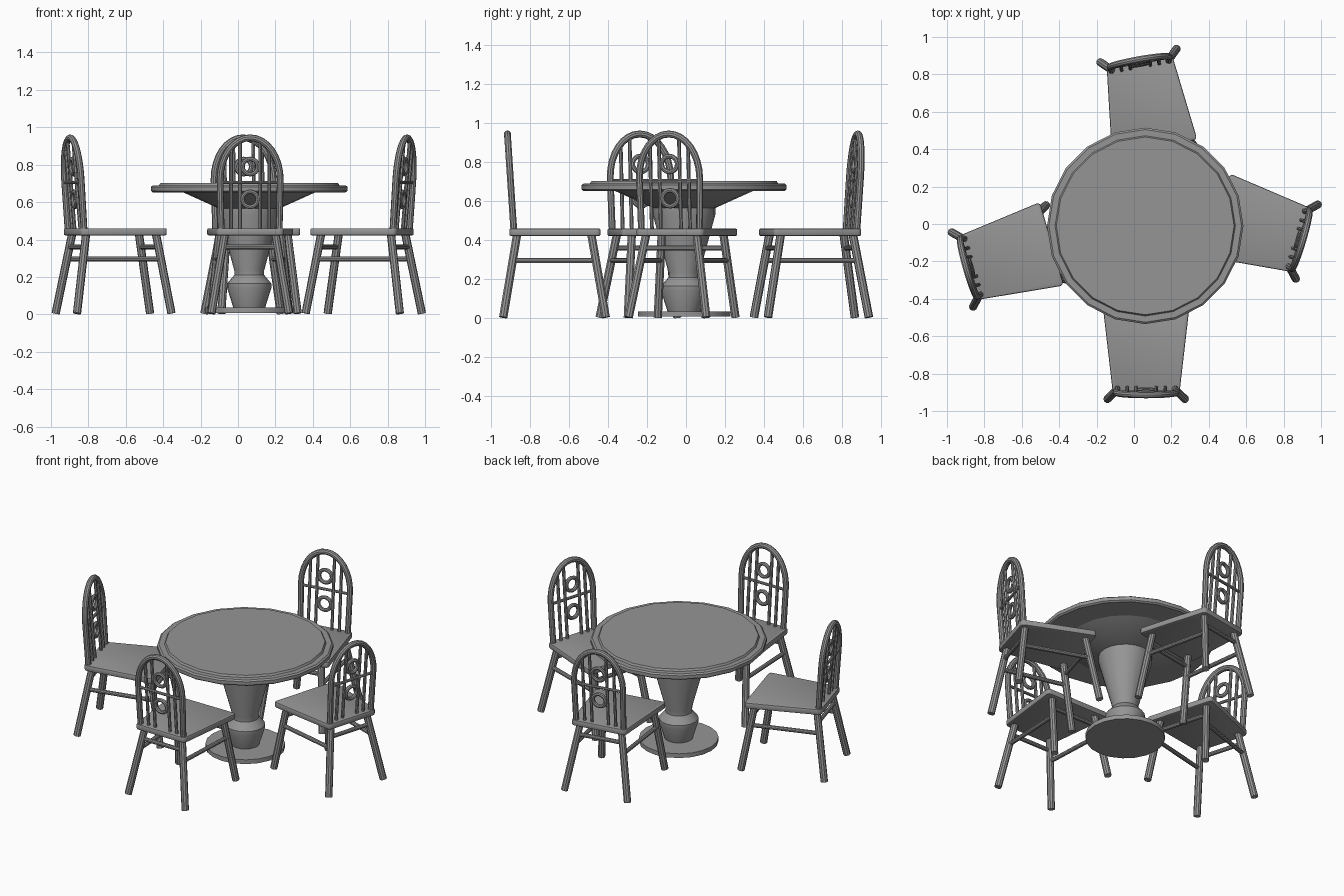
import bpy, bmesh, math
from math import sin, cos, pi, radians
from mathutils import Vector, Matrix

cube = bpy.data.objects.get("Cube")
if cube:
    bpy.data.objects.remove(cube)

grey = bpy.data.materials.new("plain grey")
grey.use_nodes = True
COLOUR = (0.3, 0.3, 0.3, 1)
grey.diffuse_color = COLOUR
grey.node_tree.nodes["Principled BSDF"].inputs["Base Color"].default_value = COLOUR


def finish(name, bm, place=Matrix()):
    """Turn a bmesh into a smooth-shaded grey object."""
    bmesh.ops.recalc_face_normals(bm, faces=bm.faces)
    mesh = bpy.data.meshes.new(name)
    bm.to_mesh(mesh)
    bm.free()
    mesh.materials.append(grey)
    obj = bpy.data.objects.new(name, mesh)
    obj.matrix_world = place
    bpy.context.collection.objects.link(obj)
    bpy.ops.object.select_all(action="DESELECT")
    obj.select_set(True)
    bpy.context.view_layer.objects.active = obj
    bpy.ops.object.shade_smooth_by_angle(angle=radians(32))
    return obj


def lathe(name, profile, place, sides=20):
    """Spin a (radius, height) profile around z and cap both ends."""
    bm = bmesh.new()
    rings = [[bm.verts.new((r * sin(2 * pi * i / sides), r * cos(2 * pi * i / sides), z))
              for i in range(sides)] for r, z in profile]
    for a, b in zip(rings, rings[1:]):
        for i in range(sides):
            j = (i + 1) % sides
            bm.faces.new((a[i], a[j], b[j], b[i]))
    bm.faces.new(rings[0])
    bm.faces.new(rings[-1])
    return finish(name, bm, place)


def tube(name, path, radius, place, sides=10, closed=False):
    """Sweep a round section along a path of points."""
    path = [Vector(p) for p in path]
    n = len(path)
    bm = bmesh.new()
    rings = []
    for k, p in enumerate(path):
        before = path[k - 1] if closed or k else p
        after = path[(k + 1) % n] if closed or k < n - 1 else p
        along = (after - before).normalized()
        u = along.cross(Vector((0, 1, 0)))
        if u.length < 0.1:
            u = along.cross(Vector((1, 0, 0)))
        u.normalize()
        v = along.cross(u)
        rings.append([bm.verts.new(p + radius * (u * cos(2 * pi * i / sides) + v * sin(2 * pi * i / sides)))
                      for i in range(sides)])
    for k in range(n if closed else n - 1):
        a, b = rings[k], rings[(k + 1) % n]
        for i in range(sides):
            j = (i + 1) % sides
            bm.faces.new((a[i], a[j], b[j], b[i]))
    if not closed:
        bm.faces.new(rings[0])
        bm.faces.new(rings[-1])
    return finish(name, bm, place)


def back_point(x, z, forward=0.0):
    """Point on the leaning plane of a chair back."""
    return (x, -0.212 - 0.066 * (z - 0.45) + forward, z)


def hoop_height(x):
    return 0.72 + 0.224 * math.sqrt(1 - (x / 0.161) ** 2)


def chair_seat(place):
    # tapered slab with rounded corners and softened rims
    bm = bmesh.new()
    corners = [(-0.178, -0.235), (0.178, -0.235), (0.232, 0.232), (-0.232, 0.232)]
    base = bm.faces.new([bm.verts.new((x, y, 0.422)) for x, y in corners])
    top = bmesh.ops.extrude_face_region(bm, geom=[base])["geom"]
    bmesh.ops.translate(bm, vec=(0, 0, 0.038), verts=[g for g in top if isinstance(g, bmesh.types.BMVert)])
    upright = [e for e in bm.edges if abs(e.verts[0].co.z - e.verts[1].co.z) > 0.01]
    bmesh.ops.bevel(bm, geom=upright, offset=0.022, segments=3, profile=0.5, affect="EDGES")
    rims = [e for e in bm.edges if abs(e.verts[0].co.z - e.verts[1].co.z) < 0.001]
    bmesh.ops.bevel(bm, geom=rims, offset=0.008, segments=2, profile=0.5, affect="EDGES")
    finish("chair_seat", bm, place)


def chair(place):
    chair_seat(place)

    # splayed legs
    def leg_point(side, end, z):
        t = z / 0.43
        foot_y, top_y = (0.26, 0.185) if end > 0 else (-0.267, -0.195)
        top_x = 0.165 if end > 0 else 0.135
        return (side * (0.208 + (top_x - 0.208) * t), foot_y + (top_y - foot_y) * t, z)

    for side in (-1, 1):
        for end, word in ((1, "front"), (-1, "back")):
            tube(word + "_leg", [leg_point(side, end, 0.005), leg_point(side, end, 0.43)], 0.022, place)
        tube("side_rung", [leg_point(side, -1, 0.295), leg_point(side, 1, 0.295)], 0.013, place)
    for end, word in ((1, "front"), (-1, "back")):
        tube(word + "_rung", [leg_point(-1, end, 0.36), leg_point(1, end, 0.36)], 0.013, place)

    # arched hoop of the back
    arch = [back_point(0.161 * cos(pi * i / 16), 0.72 + 0.224 * sin(pi * i / 16)) for i in range(17)]
    tube("back_hoop", [back_point(0.155, 0.44)] + arch + [back_point(-0.155, 0.44)], 0.018, place)

    # spindles, cross bar and rings
    for x in (-0.102, -0.054, 0.054, 0.102):
        tube("back_spindle", [back_point(x, 0.45, 0.008), back_point(x, hoop_height(x))], 0.01, place, 8)
    tube("back_cross_bar", [back_point(-0.16, 0.705), back_point(0.16, 0.705)], 0.009, place, 8)
    for height in (0.615, 0.79):
        ring = [back_point(0.041 * cos(2 * pi * i / 16), height + 0.041 * sin(2 * pi * i / 16), 0.004)
                for i in range(16)]
        tube("back_ring", ring, 0.012, place, 8, closed=True)


# pedestal table
table = Matrix.Translation((0.06, -0.01, 0))
lathe("table_top", [(0.515, 0.652), (0.525, 0.66), (0.525, 0.682), (0.515, 0.69),
                    (0.482, 0.69), (0.475, 0.702)], table)
lathe("table_support", [(0.16, 0.565), (0.36, 0.655)], table)
lathe("table_column", [(0.085, 0.035), (0.118, 0.14), (0.118, 0.165), (0.08, 0.21),
                       (0.08, 0.235), (0.16, 0.53), (0.16, 0.57)], table)
lathe("table_base", [(0.237, 0.008), (0.237, 0.036)], table)

# four chairs around the table: x, y, turn
for x, y, turn in ((0.065, -0.67, 0), (0.669, -0.019, 73.5), (0.07, 0.639, 190), (-0.662, -0.17, -74)):
    chair(Matrix.Translation((x, y, 0)) @ Matrix.Rotation(radians(turn), 4, "Z"))
